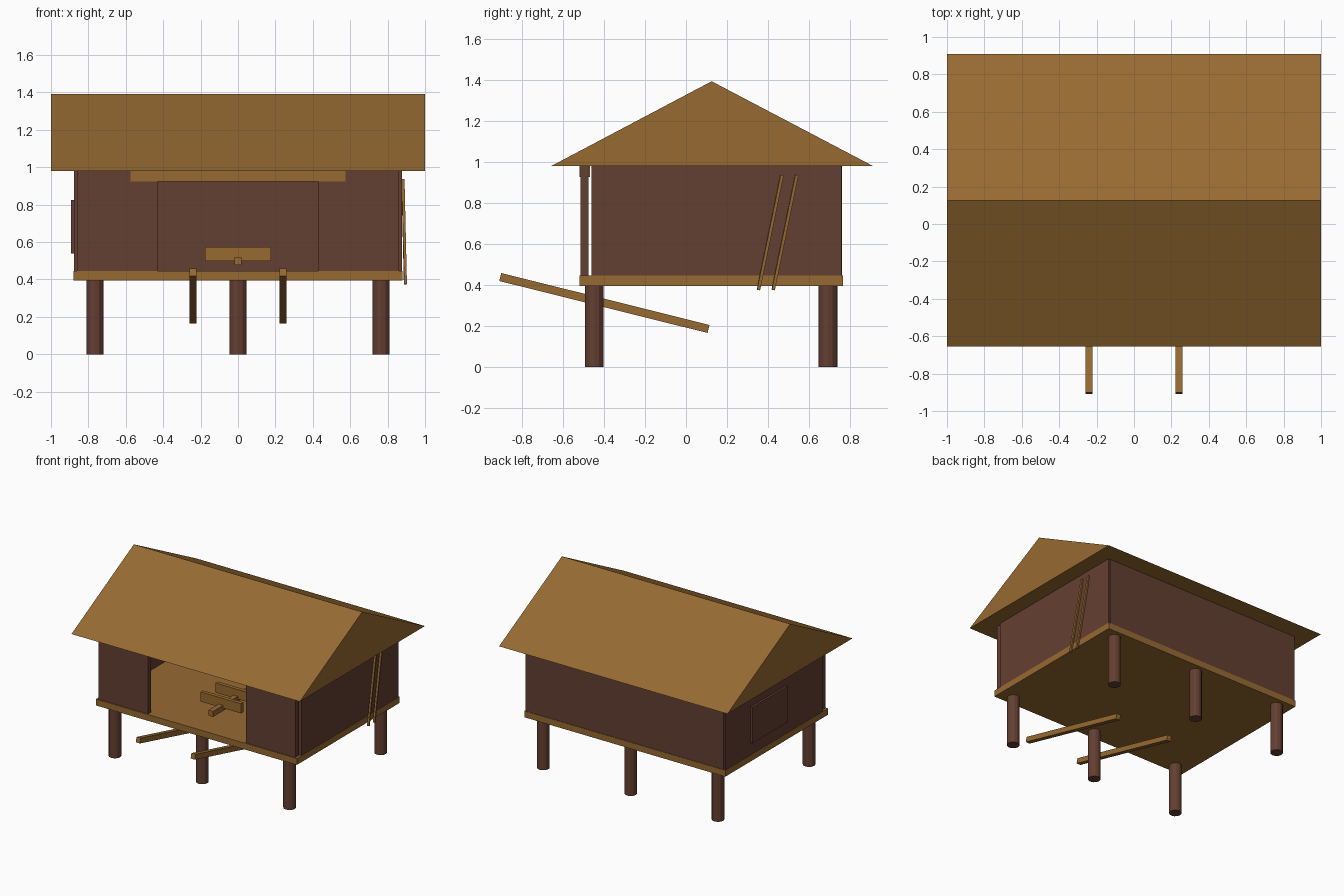
import bpy, math
from mathutils import Vector

if "Cube" in bpy.data.objects:
    bpy.data.objects.remove(bpy.data.objects["Cube"])


def mat(name, rgb):
    m = bpy.data.materials.new(name)
    m.diffuse_color = (*rgb, 1)
    m.use_nodes = True
    m.node_tree.nodes["Principled BSDF"].inputs["Base Color"].default_value = m.diffuse_color
    return m


LIGHT = mat("light_wood", (0.305, 0.144, 0.031))
DARK = mat("dark_wood", (0.127, 0.050, 0.032))


def mesh(name, verts, faces, material):
    me = bpy.data.meshes.new(name)
    me.from_pydata(verts, [], faces)
    me.materials.append(material)
    ob = bpy.data.objects.new(name, me)
    bpy.context.collection.objects.link(ob)
    return ob


def box(name, x, y, z, material):
    """Axis-aligned box from (min, max) ranges."""
    v = [(a, b, c) for a in x for b in y for c in z]
    f = [(0, 1, 3, 2), (4, 6, 7, 5), (0, 4, 5, 1), (2, 3, 7, 6), (0, 2, 6, 4), (1, 5, 7, 3)]
    return mesh(name, v, f, material)


def beam(name, a, b, w, h, material):
    """Square beam between two points."""
    a, b = Vector(a), Vector(b)
    d = b - a
    n = d.length / 2
    ob = box(name, (-w / 2, w / 2), (-n, n), (-h / 2, h / 2), material)
    ob.location = (a + b) / 2
    ob.rotation_euler = d.to_track_quat('Y', 'Z').to_euler()
    return ob


# gabled roof, a closed prism
prof = [(-0.655, 0.98), (0.91, 0.98), (0.125, 1.392)]
mesh("roof", [(x, y, z) for x in (-1, 1) for y, z in prof],
     [(0, 2, 1), (3, 4, 5), (0, 1, 4, 3), (1, 2, 5, 4), (2, 0, 3, 5)], LIGHT)

# floor platform
box("floor", (-0.88, 0.88), (-0.52, 0.765), (0.395, 0.445), LIGHT)

# stilts
for x in (-0.765, 0, 0.765):
    for y in (-0.447, 0.692):
        bpy.ops.mesh.primitive_cylinder_add(vertices=12, radius=0.046, depth=0.395,
                                            location=(x, y, 0.1975))
        bpy.context.object.name = "stilt"
        bpy.context.object.data.materials.append(DARK)

# walls
WZ = (0.445, 0.98)
for s in (-1, 1):
    box("side_wall", sorted((s * 0.838, s * 0.877)), (-0.46, 0.757), WZ, DARK)
    box("front_wall", sorted((s * 0.43, s * 0.862)), (-0.513, -0.474), WZ, DARK)
box("back_wall", (-0.862, 0.862), (0.722, 0.761), WZ, DARK)
box("front_lintel", (-0.575, 0.575), (-0.52, -0.468), (0.925, 0.981), LIGHT)

# shutter on the left wall
box("left_shutter", (-0.893, -0.87), (0.005, 0.445), (0.54, 0.825), DARK)

# sloping rails under the floor
for x in (-0.24, 0.24):
    beam("sloping_rail", (x, -0.905, 0.438), (x, 0.11, 0.185), 0.036, 0.04, LIGHT)

# thin poles leaning on the right wall
for y in (0.353, 0.425):
    beam("leaning_pole", (0.895, y, 0.375), (0.882, y + 0.115, 0.935), 0.015, 0.015, LIGHT)

# wooden frame standing inside: a bar with two cross boards
box("inner_bar", (-0.02, 0.02), (-0.34, 0.12), (0.476, 0.52), LIGHT)
for y in (-0.215, -0.03):
    box("inner_board", (-0.177, 0.177), (y, y + 0.03), (0.498, 0.574), LIGHT)
